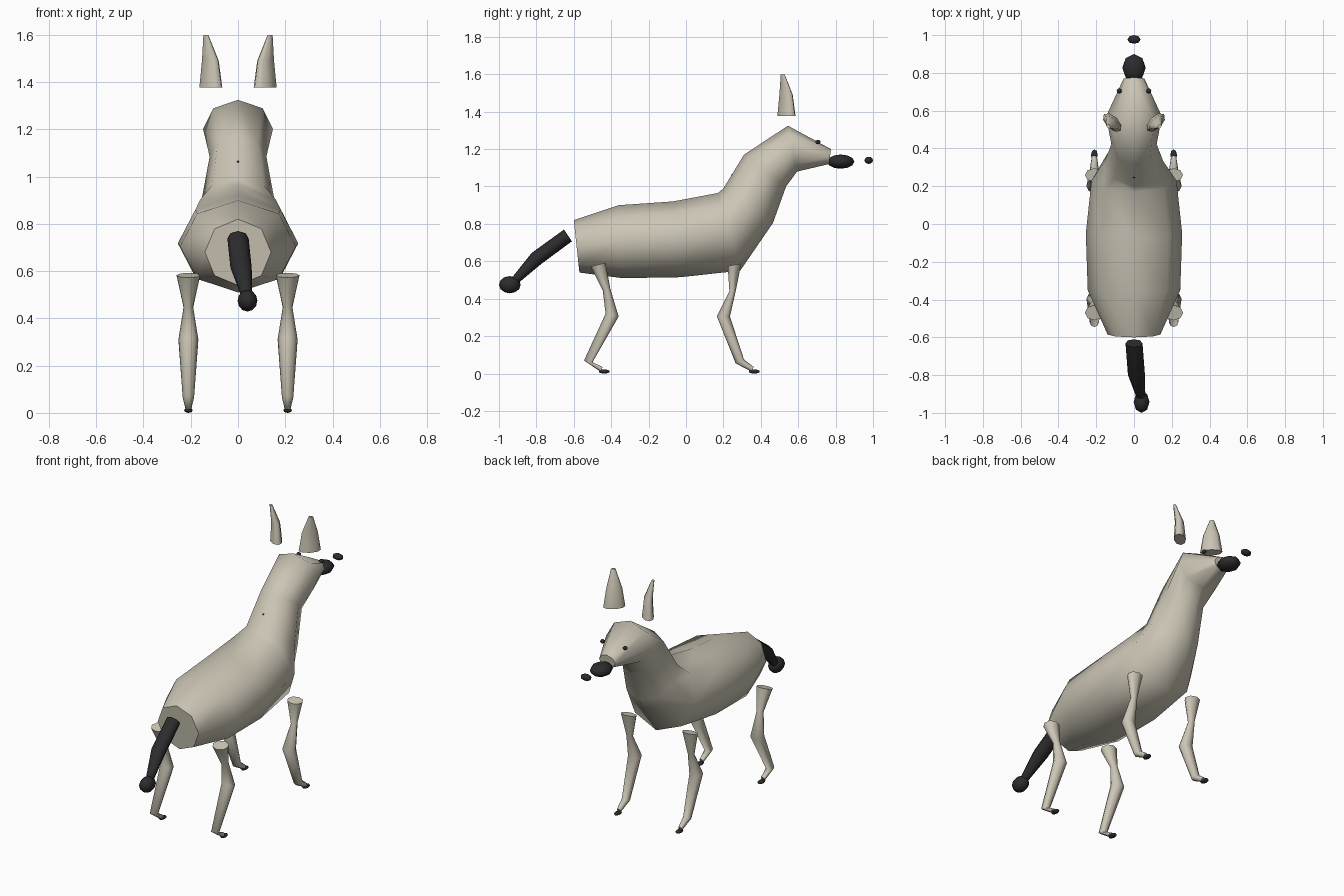
import bpy, bmesh
from math import cos, sin, pi
from mathutils import Vector

if "Cube" in bpy.data.objects:
    bpy.data.objects.remove(bpy.data.objects["Cube"], do_unlink=True)


def material(name, color):
    m = bpy.data.materials.new(name)
    m.use_nodes = True
    m.diffuse_color = (*color, 1)
    m.node_tree.nodes["Principled BSDF"].inputs["Base Color"].default_value = (*color, 1)
    return m


COAT = material("pale beige coat", (0.60, 0.56, 0.46))
BLACK = material("soft black", (0.025, 0.025, 0.027))


def add_object(name, bm, mat):
    bmesh.ops.recalc_face_normals(bm, faces=bm.faces)
    mesh = bpy.data.meshes.new(name)
    bm.to_mesh(mesh)
    bm.free()
    mesh.materials.append(mat)
    obj = bpy.data.objects.new(name, mesh)
    bpy.context.collection.objects.link(obj)
    return obj


def side_ring(x, width, upper, lower):
    """Ring spanning two (y, z) points, with a half width along x."""
    a, b = Vector((x, *upper)), Vector((x, *lower))
    return (a + b) / 2, Vector((width, 0, 0)), (a - b) / 2


def loft(name, rings, mat, sides=8):
    """Smooth skin through elliptical rings (centre, u, v), with flat end caps."""
    bm = bmesh.new()
    loops = []
    for c, u, v in rings:
        angles = [2 * pi * i / sides for i in range(sides)]
        loops.append([bm.verts.new(c + u * cos(t) + v * sin(t)) for t in angles])
    for lo, hi in zip(loops, loops[1:]):
        for i in range(sides):
            j = (i + 1) % sides
            bm.faces.new((lo[i], lo[j], hi[j], hi[i])).smooth = True
    bm.faces.new(loops[0])
    bm.faces.new(loops[-1])
    return add_object(name, bm, mat)


def ellipsoid(name, centre, radii, mat):
    bm = bmesh.new()
    bmesh.ops.create_uvsphere(bm, u_segments=8, v_segments=6, radius=1)
    bmesh.ops.scale(bm, vec=radii, verts=bm.verts)
    bmesh.ops.translate(bm, vec=centre, verts=bm.verts)
    for f in bm.faces:
        f.smooth = True
    return add_object(name, bm, mat)


# Trunk, neck and head as one skin, rump to muzzle
loft("body", [side_ring(0, *r) for r in (
    (0.14, (-0.60, 0.82), (-0.57, 0.54)),
    (0.245, (-0.36, 0.90), (-0.34, 0.51)),
    (0.255, (-0.07, 0.92), (-0.03, 0.515)),
    (0.225, (0.17, 0.965), (0.29, 0.55)),
    (0.155, (0.20, 0.99), (0.465, 0.805)),
    (0.12, (0.31, 1.17), (0.535, 1.00)),
    (0.148, (0.545, 1.325), (0.594, 1.08)),
    (0.055, (0.775, 1.20), (0.765, 1.12)),
)], COAT)

# Muzzle, nose and the small mark on the nape
ellipsoid("muzzle", (0, 0.827, 1.133), (0.062, 0.073, 0.038), BLACK)
ellipsoid("nose", (0, 0.977, 1.14), (0.035, 0.023, 0.019), BLACK)
ellipsoid("nape_mark", (0, 0.25, 1.06), (0.006, 0.008, 0.008), BLACK)

# Tail and its tuft
loft("tail", [side_ring(*r) for r in (
    (0, 0.045, (-0.652, 0.77), (-0.61, 0.707)),
    (0.013, 0.045, (-0.825, 0.645), (-0.775, 0.585)),
    (0.035, 0.025, (-0.925, 0.52), (-0.895, 0.485)),
)], BLACK)
ellipsoid("tail_tuft", (0.04, -0.942, 0.475), (0.042, 0.058, 0.046), BLACK)

FRONT_LEG = (
    (0.05, (0.295, 0.588), (0.223, 0.575)),
    (0.020, (0.268, 0.45), (0.232, 0.44)),
    (0.042, (0.235, 0.305), (0.165, 0.305)),
    (0.024, (0.31, 0.075), (0.265, 0.055)),
    (0.014, (0.362, 0.035), (0.35, 0.01)),
)
REAR_LEG = (
    (0.05, (-0.43, 0.593), (-0.51, 0.572)),
    (0.020, (-0.405, 0.455), (-0.445, 0.445)),
    (0.042, (-0.36, 0.305), (-0.43, 0.32)),
    (0.024, (-0.50, 0.06), (-0.545, 0.07)),
    (0.014, (-0.445, 0.035), (-0.458, 0.01)),
)

# Paired parts
for side, s in (("left", 1), ("right", -1)):
    for end, leg, toe in (("front", FRONT_LEG, 0.365), ("rear", REAR_LEG, -0.437)):
        loft(f"{end}_leg_{side}", [side_ring(s * 0.21, *r) for r in leg], COAT)
        ellipsoid(f"{end}_hoof_{side}", (s * 0.21, toe, 0.011), (0.018, 0.03, 0.011), BLACK)

    ellipsoid(f"eye_{side}", (s * 0.078, 0.705, 1.238), (0.014, 0.014, 0.012), BLACK)

    # Ear: flattened cone set diagonally, narrowing to the tip
    along, across = Vector((s, 1, 0)).normalized(), Vector((s, -1, 0)).normalized()
    loft(f"ear_{side}", [
        (Vector((s * x, y, z)), along * a, across * b) for x, y, z, a, b in (
            (0.115, 0.537, 1.378, 0.063, 0.034),
            (0.117, 0.535, 1.49, 0.046, 0.025),
            (0.136, 0.517, 1.60, 0.013, 0.008),
        )], COAT)
